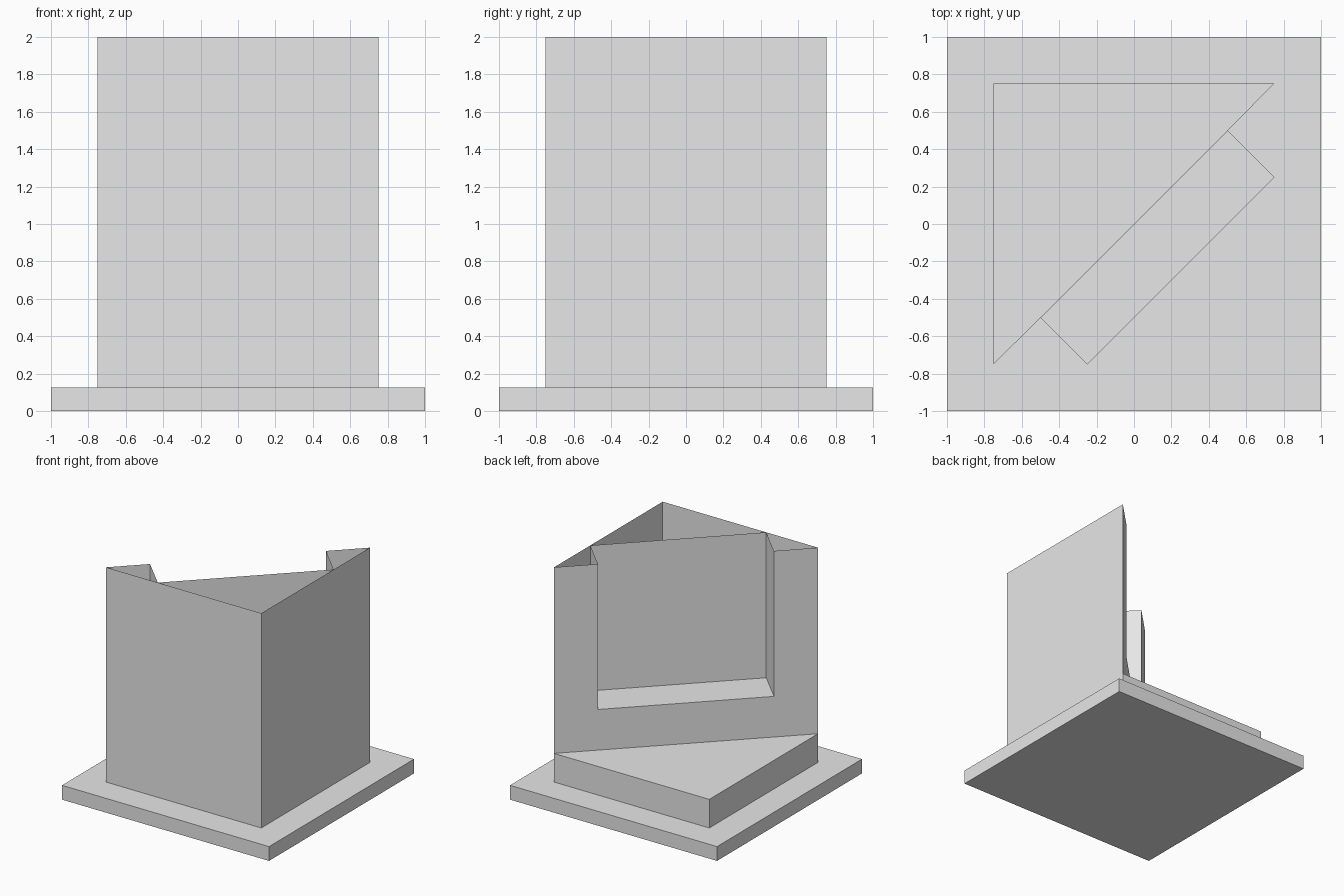
import bpy
import bmesh

cube = bpy.data.objects.get("Cube")
if cube:
    bpy.data.objects.remove(cube, do_unlink=True)

# Single flat colour
grey = bpy.data.materials.new("plain grey")
grey.use_nodes = True
colour = (0.8, 0.8, 0.8, 1)
grey.diffuse_color = colour
grey.node_tree.nodes["Principled BSDF"].inputs["Base Color"].default_value = colour

BASE, STEP, SILL, TOP = 0.125, 0.375, 0.73, 2.0   # heights
R = 0.75                                          # half width of the body
N = 0.5                                           # notch half extent on the diagonal
D = 0.25                                          # notch depth along x and y


def add_object(name, polygons):
    """Make a flat-shaded object from polygons, welding shared corners."""
    bm = bmesh.new()
    for points in polygons:
        bm.faces.new([bm.verts.new(p) for p in points])
    bmesh.ops.remove_doubles(bm, verts=bm.verts, dist=1e-5)
    mesh = bpy.data.meshes.new(name)
    bm.to_mesh(mesh)
    bm.free()
    mesh.materials.append(grey)
    obj = bpy.data.objects.new(name, mesh)
    bpy.context.collection.objects.link(obj)
    return obj


def walls(path, low, high):
    """Upright sheets along a plan path."""
    return [[(*a, low), (*b, low), (*b, high), (*a, high)]
            for a, b in zip(path, path[1:])]


def level(path, z):
    """Horizontal sheet with a plan outline."""
    return [(x, y, z) for x, y in path]


# Square base slab
square = [(-1, -1), (1, -1), (1, 1), (-1, 1)]
add_object("base_slab", walls(square + square[:1], 0, BASE)
           + [level(square, BASE), level(square[::-1], 0)])

# Low triangular step
corner_path = [(R, R), (-R, R), (-R, -R)]
add_object("low_step", walls(corner_path, BASE, STEP)
           + [level(corner_path, STEP)])

# Tall open-topped outer walls
add_object("outer_walls", walls([(-R, -R), (R, -R), (R, R)], BASE, TOP))

# Diagonal wall with a notch open at the top
outline = [(R, STEP), (-R, STEP), (-R, TOP), (-N, TOP),
           (-N, SILL), (N, SILL), (N, TOP), (R, TOP)]
add_object("diagonal_wall", [[(u, u, z) for u, z in outline]])

# Recess lining: two sides, back and floor
lining = [(N, N), (N + D, N - D), (D - N, -N - D), (-N, -N)]
add_object("recess_lining", walls(lining, SILL, TOP)
           + [level(lining[::-1], SILL)])
